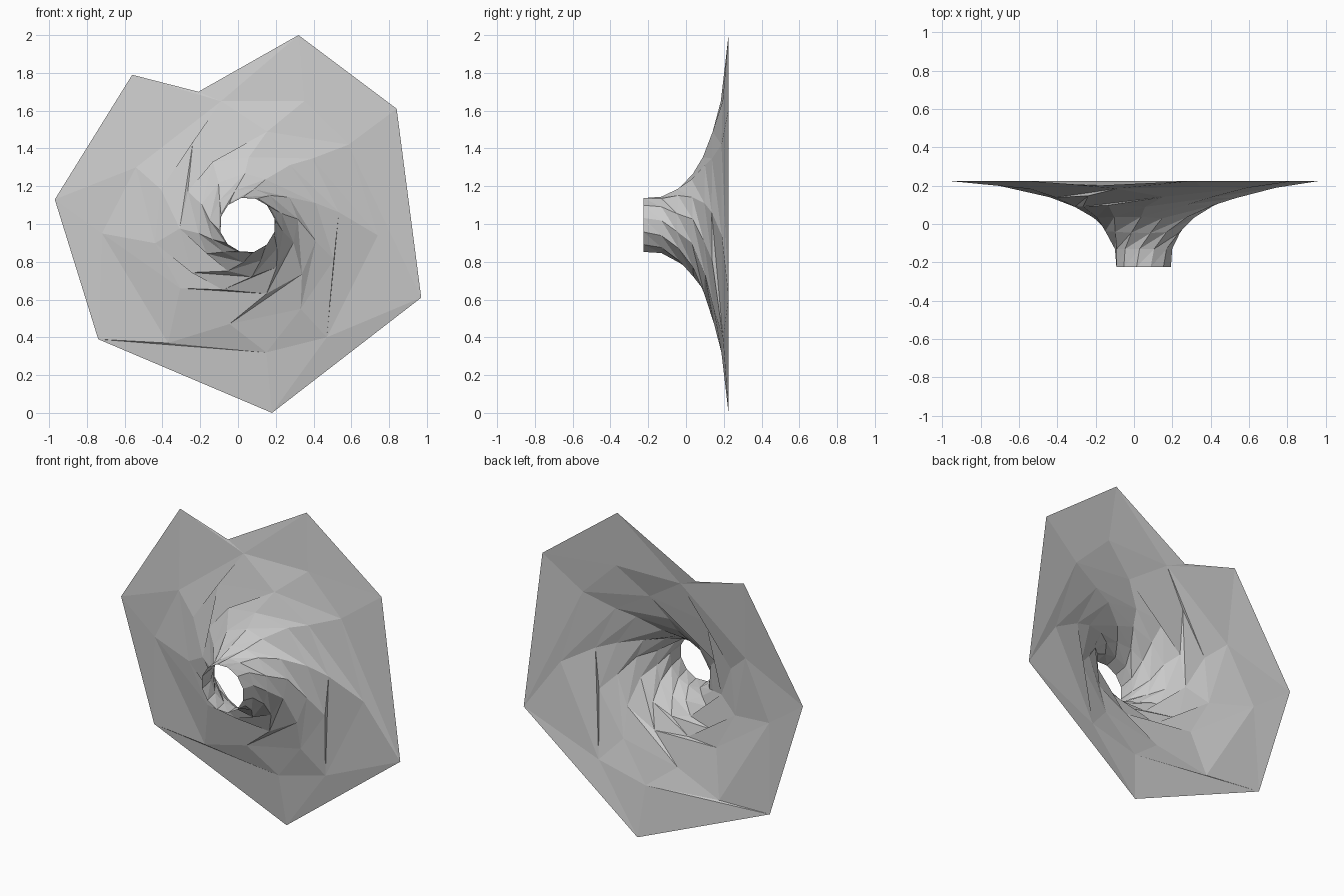
import bpy, bmesh, math, random

if "Cube" in bpy.data.objects:
    bpy.data.objects.remove(bpy.data.objects["Cube"])
random.seed(4)
CX, CZ = 0.05, 0.995
# flare profile: radius -> depth along y
PROFILE = [(0.15, -0.13), (0.19, -0.05), (0.26, 0.03), (0.36, 0.09), (0.50, 0.14),
           (0.68, 0.187), (0.80, 0.208), (0.93, 0.225)]

def depth(r):
    if r <= PROFILE[0][0]:
        return PROFILE[0][1]
    for (r0, y0), (r1, y1) in zip(PROFILE, PROFILE[1:]):
        if r <= r1:
            return y0 + (y1 - y0) * (r - r0) / (r1 - r0)
    return PROFILE[-1][1]

bm = bmesh.new()

def ring_from_points(pts, y=None):
    ring = []
    for x, z in pts:
        r = math.hypot(x - CX, z - CZ)
        v = bm.verts.new((x, depth(r) if y is None else y, z))
        ring.append((math.atan2(z - CZ, x - CX) % math.tau, v))
    return sorted(ring, key=lambda p: p[0])

def round_ring(r, n, phase, jitter, y=None):
    pts = []
    for i in range(n):
        a = math.tau * (i + phase + random.uniform(-jitter, jitter)) / n
        q = r * (1 + random.uniform(-jitter, jitter) * 0.35)
        pts.append((CX + q * math.cos(a), CZ + q * math.sin(a)))
    return ring_from_points(pts, y)

def bridge(outer, inner, twist):
    """Triangle strip between two rings, inner one twisted ahead of the outer."""
    B = sorted((((a - twist) % math.tau, v) for a, v in inner), key=lambda p: p[0])
    A, n, m = outer, len(outer), len(inner)
    ang = lambda L, i: L[i % len(L)][0] + math.tau * (i // len(L))
    i = j = 0
    while i < n or j < m:
        if j >= m or (i < n and ang(A, i + 1) <= ang(B, j + 1)):
            tri = (A[i % n][1], A[(i + 1) % n][1], B[j % m][1])
            i += 1
        else:
            tri = (A[i % n][1], B[(j + 1) % m][1], B[j % m][1])
            j += 1
        bm.faces.new(tri)

# irregular rim, second ring, then twisted rings down to the throat
rim = [(0.32, 2.0), (0.84, 1.61), (0.97, 0.61), (0.18, 0.0), (-0.74, 0.39),
       (-0.97, 1.13), (-0.56, 1.79), (-0.21, 1.70)]
second = [(0.585, 1.42), (0.35, 1.65), (-0.09, 1.65), (-0.54, 1.30), (-0.72, 0.95),
          (-0.37, 0.37), (0.15, 0.32), (0.47, 0.40), (0.74, 0.94)]
rings = [ring_from_points(rim), ring_from_points(second),
         round_ring(0.51, 10, 0.3, 0.15), round_ring(0.375, 11, 0.6, 0.15),
         round_ring(0.27, 12, 0.2, 0.12), round_ring(0.195, 12, 0.7, 0.1),
         round_ring(0.152, 12, 0.3, 0.03, -0.13), round_ring(0.147, 12, 0.5, 0.02, -0.225)]
twists = [4, 18, 28, 30, 30, 30, 25]
for o, n, t in zip(rings, rings[1:], twists):
    bridge(o, n, math.radians(t))

me = bpy.data.meshes.new("twisted_funnel")
bm.normal_update()
bm.to_mesh(me)
bm.free()
ob = bpy.data.objects.new("twisted_funnel", me)
bpy.context.collection.objects.link(ob)
